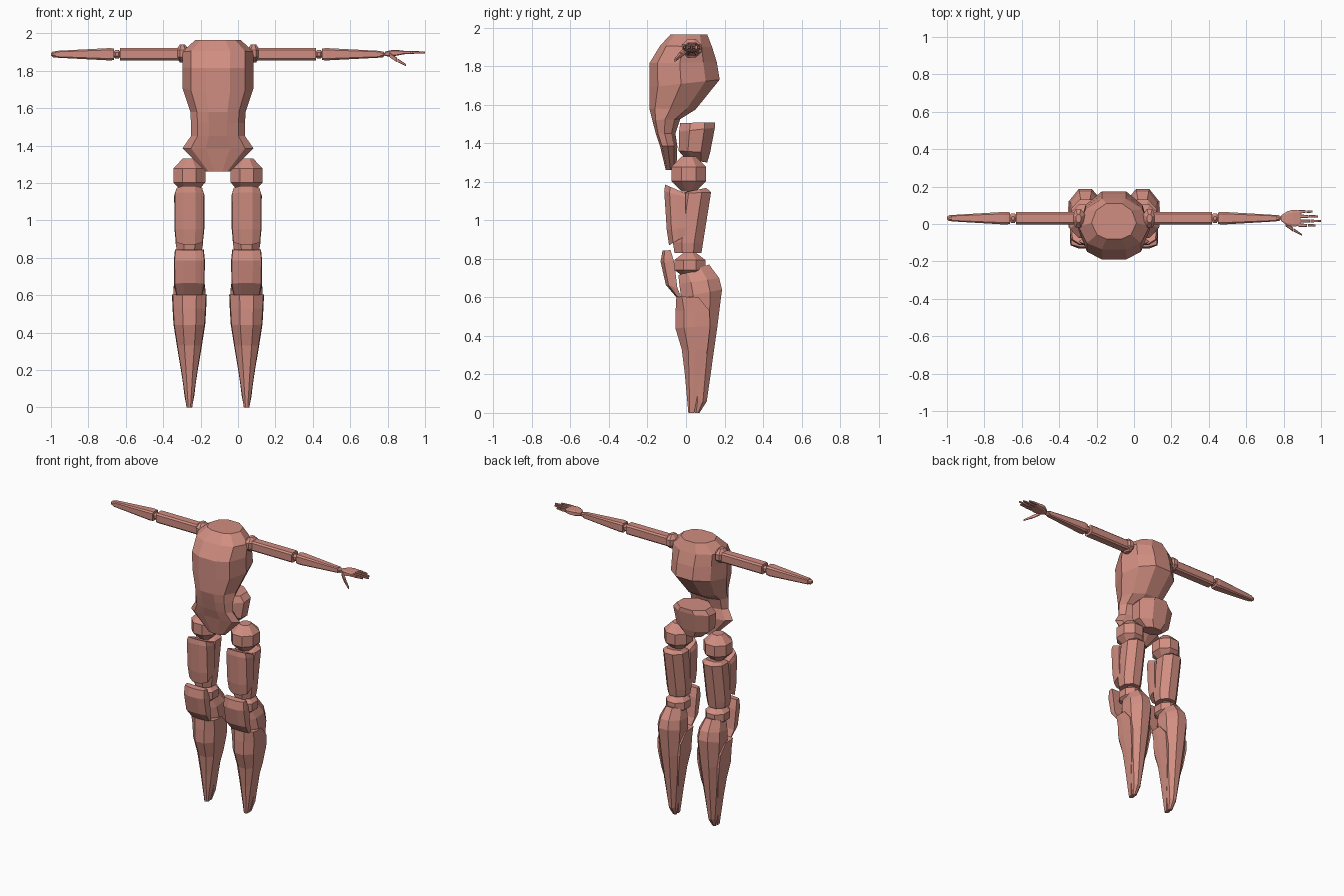
import bpy, bmesh
from mathutils import Vector

CX = -0.107                      # mirror plane of the body (one hand is missing)
mat = bpy.data.materials.new("salmon")
mat.diffuse_color = (0.64, 0.27, 0.22, 1)

# half outlines: (share of half width, share of depth from front to back)
OCT = [(.414, 0), (1, .293), (1, .707), (.414, 1)]
SHELL = [(.4, 0), (.95, .25), (1, .55), (1, 1)]
CHEST = [(.34, 0), (.76, .12), (1, .45), (.8, .8), (.34, 1)]


def loft(name, rings):
    """Flat-faced skin through rings with equal point counts, capped at both ends."""
    bm = bmesh.new()
    vs = [[bm.verts.new(p) for p in r] for r in rings]
    n = len(vs[0])
    for a, b in zip(vs, vs[1:]):
        for i in range(n):
            j = (i + 1) % n
            bm.faces.new((a[i], a[j], b[j], b[i]))
    bm.faces.new(vs[0])
    bm.faces.new(vs[-1])
    bmesh.ops.recalc_face_normals(bm, faces=bm.faces)
    me = bpy.data.meshes.new(name)
    bm.to_mesh(me)
    bm.free()
    me.materials.append(mat)
    ob = bpy.data.objects.new(name, me)
    bpy.context.collection.objects.link(ob)
    return ob


def ring(cx, w, f, b, zf, zb, half):
    """Horizontal ring: half width w, front y, back y, z at front and back."""
    pts = [(w * u, f + (b - f) * t, zf + (zb - zf) * t) for u, t in half]
    return [(cx + x, y, z) for x, y, z in pts] + [(cx - x, y, z) for x, y, z in reversed(pts)]


def stack(name, cx, rows, half=OCT):
    return loft(name, [ring(cx, *r, half) for r in rows])


def ball(name, c, rx, ry, rz):
    rows = []
    for h, s in ((-1, .414), (-.414, 1), (.414, 1), (1, .414)):
        z = c[2] + h * rz
        rows.append((rx * s, c[1] - ry * s, c[1] + ry * s, z, z))
    return stack(name, c[0], rows)


def limb(name, stations, k=.7):
    """Chamfered bar along x: stations of (x, y, z, half depth, half height)."""
    sec = [(k, 1), (1, k), (1, -k), (k, -1), (-k, -1), (-1, -k), (-1, k), (-k, 1)]
    return loft(name, [[(x, y + u * ry, z + v * rz) for u, v in sec]
                       for x, y, z, ry, rz in stations])


# torso: chest running down into a thin front belly plate
stack("torso", CX, [
    (.12, -.08, .11, 1.965, 1.965),
    (.19, -.135, .135, 1.905, 1.90),
    (.19, -.19, .16, 1.815, 1.82),
    (.19, -.19, .175, 1.69, 1.73),
    (.147, -.19, .05, 1.58, 1.575),
    (.145, -.175, -.03, 1.52, 1.525),
    (.145, -.157, -.055, 1.45, 1.45),
    (.19, -.135, -.045, 1.385, 1.385),
    (.065, -.105, -.05, 1.26, 1.26)], CHEST)

# pelvis block behind the belly plate
stack("pelvis", CX, [
    (.07, .0, .11, 1.315, 1.30),
    (.125, -.038, .125, 1.36, 1.35),
    (.14, -.036, .15, 1.46, 1.48),
    (.11, -.03, .15, 1.505, 1.508)])

for side, s in (("left", -1), ("right", 1)):
    lx = CX + s * .153
    # leg
    ball(side + "_hip_ball", (lx, .015, 1.24), .086, .09, .09)
    stack(side + "_thigh_back", lx, [
        (.066, -.06, .08, .83, .83),
        (.074, -.068, .088, .885, .88),
        (.076, -.035, .13, 1.14, 1.145),
        (.055, -.01, .105, 1.145, 1.168)])
    stack(side + "_thigh_front", lx, [
        (.074, -.088, -.002, .87, .92),
        (.08, -.1, -.002, .95, .96),
        (.081, -.113, -.002, 1.15, 1.12),
        (.072, -.108, -.004, 1.185, 1.14)], SHELL)
    ball(side + "_knee_ball", (lx, .02, .768), .072, .08, .062)
    stack(side + "_knee_pad", lx, [
        (.07, -.05, -.025, .60, .602),
        (.081, -.105, -.045, .665, .65),
        (.083, -.132, -.062, .785, .785),
        (.077, -.122, -.08, .842, .845)], SHELL)
    stack(side + "_calf", lx, [
        (.014, .045, .07, 0, 0),
        (.026, .04, .108, .06, .06),
        (.072, .02, .163, .44, .45),
        (.086, -.025, .187, .60, .64),
        (.078, -.035, .172, .67, .70),
        (.055, -.04, .12, .715, .77)])
    stack(side + "_shin", lx, [
        (.015, .012, .042, 0, 0),
        (.045, -.006, .08, .2, .2),
        (.067, -.022, .112, .33, .33),
        (.085, -.055, .125, .44, .45),
        (.09, -.054, .122, .53, .53),
        (.093, -.05, .065, .605, .60)], SHELL)
    # arm
    X = lambda d: CX + s * d
    ball(side + "_shoulder_ball", (X(.19), .03, 1.892), .034, .05, .048)
    limb(side + "_upper_arm", [(X(.2), .031, 1.888, .034, .034),
                               (X(.525), .031, 1.888, .034, .034)])
    ball(side + "_elbow_ball", (X(.54), .031, 1.888), .022, .025, .023)
    limb(side + "_forearm", [(X(.555), .031, 1.888, .031, .031),
                             (X(.58), .031, 1.888, .034, .033),
                             (X(.868), .031, 1.888, .017, .018)])
    ball(side + "_wrist_ball", (X(.876), .031, 1.888), .017, .016, .016)

# the one hand: palm, four fingers and a thumb
limb("palm", [(.785, .031, 1.89, .014, .012),
              (.82, .03, 1.893, .038, .017),
              (.85, .031, 1.896, .045, .015),
              (.89, .031, 1.897, .041, .009)])
for i, (y, tip) in enumerate(((.066, .955), (.041, .985), (.016, 1.0), (-.007, .97))):
    mid = .88 + (tip - .88) * .5
    limb(f"finger_{i + 1}_base", [(.88, y, 1.898, .009, .008), (mid, y, 1.898, .008, .008)])
    limb(f"finger_{i + 1}_tip", [(mid + .004, y, 1.898, .0075, .007), (tip, y, 1.898, .005, .005)])
limb("thumb_base", [(.81, .0, 1.885, .012, .012), (.85, -.03, 1.858, .010, .012)])
limb("thumb_tip", [(.852, -.031, 1.857, .009, .010), (.898, -.058, 1.83, .005, .006)])
